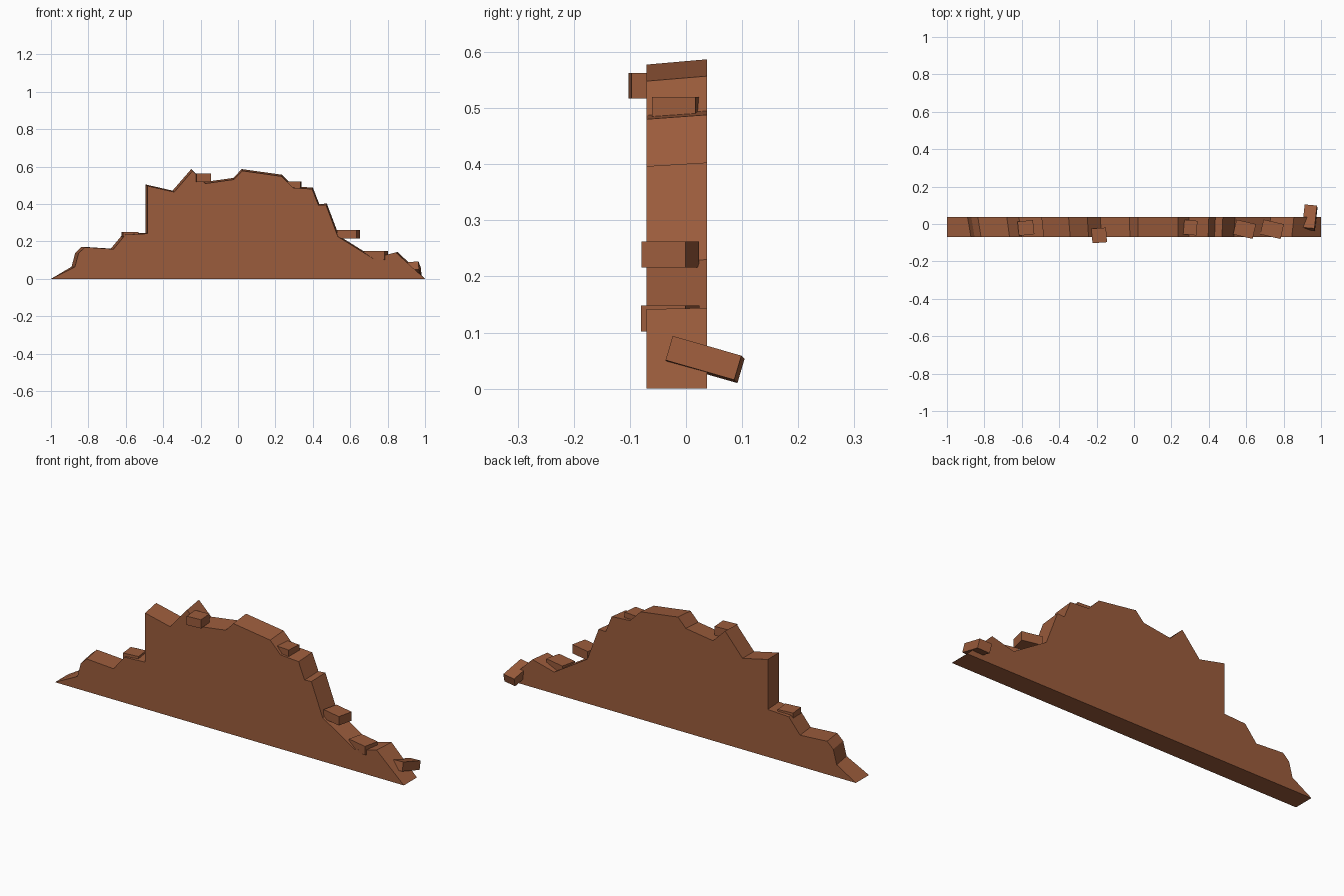
import bpy, bmesh
from math import radians

if "Cube" in bpy.data.objects:
    bpy.data.objects.remove(bpy.data.objects["Cube"])

# single flat colour
brown = bpy.data.materials.new("clay brown")
brown.diffuse_color = (0.33, 0.107, 0.045, 1)
brown.use_nodes = True
brown.node_tree.nodes["Principled BSDF"].inputs["Base Color"].default_value = brown.diffuse_color


def finish(bm, name):
    bmesh.ops.recalc_face_normals(bm, faces=bm.faces)
    mesh = bpy.data.meshes.new(name)
    bm.to_mesh(mesh)
    bm.free()
    mesh.materials.append(brown)
    obj = bpy.data.objects.new(name, mesh)
    bpy.context.collection.objects.link(obj)
    return obj


# broken wall: jagged outline (x, z) at the back, slightly smaller at the front
outline = [
    (-1, 0), (-0.89, 0.065), (-0.87, 0.14), (-0.835, 0.172), (-0.68, 0.162),
    (-0.615, 0.24), (-0.495, 0.246), (-0.495, 0.505), (-0.35, 0.472),
    (-0.25, 0.587), (-0.18, 0.518), (-0.025, 0.54), (0.02, 0.587),
    (0.235, 0.557), (0.295, 0.495), (0.40, 0.488), (0.435, 0.40),
    (0.475, 0.403), (0.54, 0.23), (0.73, 0.112), (0.855, 0.144), (1, 0),
]
bm = bmesh.new()
back = [bm.verts.new((x, 0.037, z)) for x, z in outline]
front = [bm.verts.new((x * 0.983 + 0.003 if z else x, -0.07, z * 0.984))
         for x, z in outline]
bm.faces.new(back)
bm.faces.new(front)
n = len(outline)
for i in range(n):
    j = (i + 1) % n
    bm.faces.new((front[i], front[j], back[j], back[i]))
finish(bm, "broken_wall")

# loose bricks: centre, size, rotation in degrees
bricks = [
    ((-0.578, -0.021, 0.229), (0.083, 0.076, 0.046), (0, 0, 6)),
    ((-0.186, -0.061, 0.540), (0.078, 0.078, 0.045), (0, 0, 4)),
    ((0.300, -0.019, 0.497), (0.073, 0.078, 0.045), (0, 0, -5)),
    ((0.591, -0.028, 0.239), (0.107, 0.081, 0.046), (0, 0, -13)),
    ((0.738, -0.028, 0.125), (0.112, 0.081, 0.046), (0, 0, -13)),
    ((0.940, 0.034, 0.052), (0.066, 0.128, 0.045), (-16, -5, -5)),
]
for k, (centre, size, rot) in enumerate(bricks, 1):
    bm = bmesh.new()
    bmesh.ops.create_cube(bm, size=1)
    bmesh.ops.scale(bm, vec=size, verts=bm.verts)
    brick = finish(bm, f"loose_brick_{k}")
    brick.location = centre
    brick.rotation_euler = [radians(a) for a in rot]
